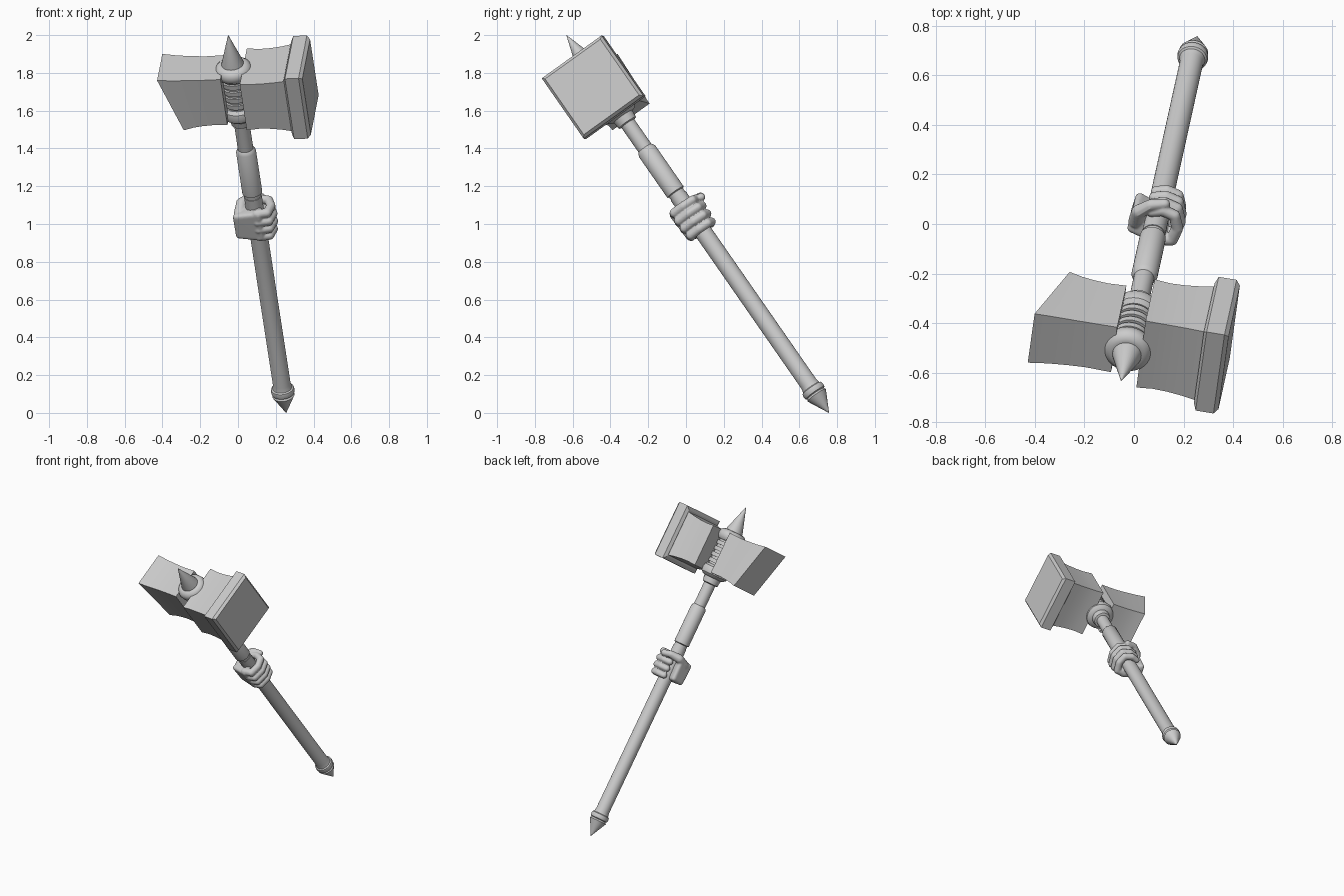
import bpy, bmesh, math
from mathutils import Vector, Matrix

if "Cube" in bpy.data.objects:
    bpy.data.objects.remove(bpy.data.objects["Cube"])

# Tilted weapon frame: local z runs from the bottom spike to the top spike
BASE = Vector((0.255, 0.757, 0.0))
TIP = Vector((-0.052, -0.633, 2.0))
Z = (TIP - BASE).normalized()
X = Vector((0.985, -0.165, 0.038))
X = (X - Z * X.dot(Z)).normalized()
Y = Z.cross(X)
FRAME = Matrix.Translation(BASE) @ Matrix((X, Y, Z)).transposed().to_4x4()
HEAD = 2.10   # height of the head centre along the shaft
GRIP = 1.27   # height of the fist along the shaft


def finish(bm, name, smooth=None):
    bmesh.ops.recalc_face_normals(bm, faces=bm.faces)
    mesh = bpy.data.meshes.new(name)
    bm.to_mesh(mesh)
    bm.free()
    obj = bpy.data.objects.new(name, mesh)
    bpy.context.collection.objects.link(obj)
    obj.matrix_world = FRAME
    if smooth:
        bpy.ops.object.select_all(action='DESELECT')
        obj.select_set(True)
        bpy.context.view_layer.objects.active = obj
        bpy.ops.object.shade_smooth_by_angle(angle=math.radians(smooth))
    return obj


def bridge(bm, rings):
    n = len(rings[0])
    for a, b in zip(rings, rings[1:]):
        for i in range(n):
            j = (i + 1) % n
            bm.faces.new((a[i], a[j], b[j], b[i]))
    bm.faces.new(rings[0])
    bm.faces.new(rings[-1])


def lathe(name, profile, sides=32):
    bm = bmesh.new()
    rings = []
    for s, r in profile:
        rings.append([bm.verts.new((max(r, 0.0005) * math.cos(math.tau * i / sides),
                                    max(r, 0.0005) * math.sin(math.tau * i / sides), s))
                      for i in range(sides)])
    bridge(bm, rings)
    return finish(bm, name, 35)


def block(name, sections):
    # each section: x at top, x at bottom, half depth, half height
    bm = bmesh.new()
    rings = []
    for xt, xb, hy, hz in sections:
        rings.append([bm.verts.new(p) for p in (
            (xt, -hy, HEAD + hz), (xt, hy, HEAD + hz),
            (xb, hy, HEAD - hz), (xb, -hy, HEAD - hz))])
    bridge(bm, rings)
    return finish(bm, name, 20)


# Shaft with bottom spike, ring and thicker grip sleeve
lathe("shaft", [(0, 0), (0.115, 0.059), (0.125, 0.052), (0.13, 0.06), (0.145, 0.063),
                (0.16, 0.06), (0.165, 0.052), (0.19, 0.047), (1.41, 0.047), (1.41, 0.044),
                (1.43, 0.044), (1.435, 0.053), (1.70, 0.053), (1.715, 0.045),
                (1.72, 0.041), (1.97, 0.041)])

# Head socket: lower collar, four bands, upper collar
core, band = 0.068, 0.079
socket = [(1.88, 0.042), (1.885, 0.055), (1.925, 0.06), (1.93, 0.075), (1.945, 0.092),
          (1.97, 0.098), (1.995, 0.092), (2.01, 0.075), (2.01, core)]
for i in range(4):
    s = 2.022 + i * 0.043
    socket += [(s, core), (s, band), (s + 0.027, band), (s + 0.027, core)]
socket += [(2.19, core), (2.19, 0.08), (2.205, 0.094), (2.23, 0.098), (2.25, 0.092),
           (2.265, 0.075), (2.268, 0.06)]
lathe("head_socket", socket)
lathe("top_spike", [(2.25, 0.06), (2.275, 0.058), (2.455, 0)])

# Striking side of the head and its chamfered rim
block("striker_block", [(0.055, 0.055, 0.166, 0.148), (0.12, 0.12, 0.162, 0.144),
                        (0.18, 0.18, 0.163, 0.146), (0.24, 0.24, 0.166, 0.152),
                        (0.32, 0.32, 0.172, 0.165)])
block("striker_rim", [(0.295, 0.295, 0.176, 0.174), (0.307, 0.307, 0.196, 0.196),
                      (0.38, 0.38, 0.196, 0.196), (0.397, 0.397, 0.181, 0.181)])

# Slanted rear side of the head
block("rear_block", [(-0.055, -0.055, 0.112, 0.148), (-0.16, -0.13, 0.110, 0.146),
                     (-0.23, -0.19, 0.112, 0.149), (-0.31, -0.24, 0.116, 0.154),
                     (-0.392, -0.29, 0.122, 0.164)])

# Fist: convex pieces fused by remeshing
ball = bmesh.new()
bmesh.ops.create_icosphere(ball, subdivisions=2, radius=1)
UNIT = [v.co.copy() for v in ball.verts]
ball.free()
hand = bmesh.new()


def hull(balls):
    bm = bmesh.new()
    for x, y, z, r in balls:
        for u in UNIT:
            bm.verts.new(Vector((x, y, z + GRIP)) + u * r)
    res = bmesh.ops.convex_hull(bm, input=bm.verts)
    junk = {g for g in res["geom_interior"] + res["geom_unused"]
            if isinstance(g, bmesh.types.BMVert)}
    bmesh.ops.delete(bm, geom=list(junk), context='VERTS')
    tmp = bpy.data.meshes.new("tmp")
    bm.to_mesh(tmp)
    bm.free()
    hand.from_mesh(tmp)
    bpy.data.meshes.remove(tmp)


def chain(points):
    for a, b in zip(points, points[1:]):
        hull((a, b))


# Palm and wrist
hull([(x, y, z, 0.018) for x, y, z in (
    (-0.095, -0.05, -0.075), (-0.095, -0.055, 0.045), (-0.085, 0.02, -0.07),
    (-0.085, 0.025, 0.04), (0.03, -0.072, -0.08), (0.03, -0.078, 0.07),
    (0.03, -0.04, -0.08), (0.03, -0.04, 0.07))])
# Four curled fingers
for i in range(4):
    z = -0.078 + i * 0.049
    k = (0.92, 1.0, 1.03, 0.98)[i]
    path = [(0.02, -0.07), (0.075, -0.062), (0.09, 0.0), (0.072, 0.058),
            (0.02, 0.075), (-0.025, 0.06)]
    chain([(x * k, y * k, z, 0.026 - 0.0006 * j) for j, (x, y) in enumerate(path)])
# Thumb folded over the finger tips
chain([(-0.08, -0.02, 0.04, 0.034), (-0.075, 0.045, 0.065, 0.03),
       (-0.03, 0.09, 0.07, 0.025), (0.025, 0.1, 0.06, 0.022)])
fist = finish(hand, "fist")
remesh = fist.modifiers.new("fuse", 'REMESH')
remesh.mode = 'VOXEL'
remesh.voxel_size = 0.005
remesh.use_smooth_shade = True
soften = fist.modifiers.new("soften", 'SMOOTH')
soften.factor = 0.5
soften.iterations = 4
